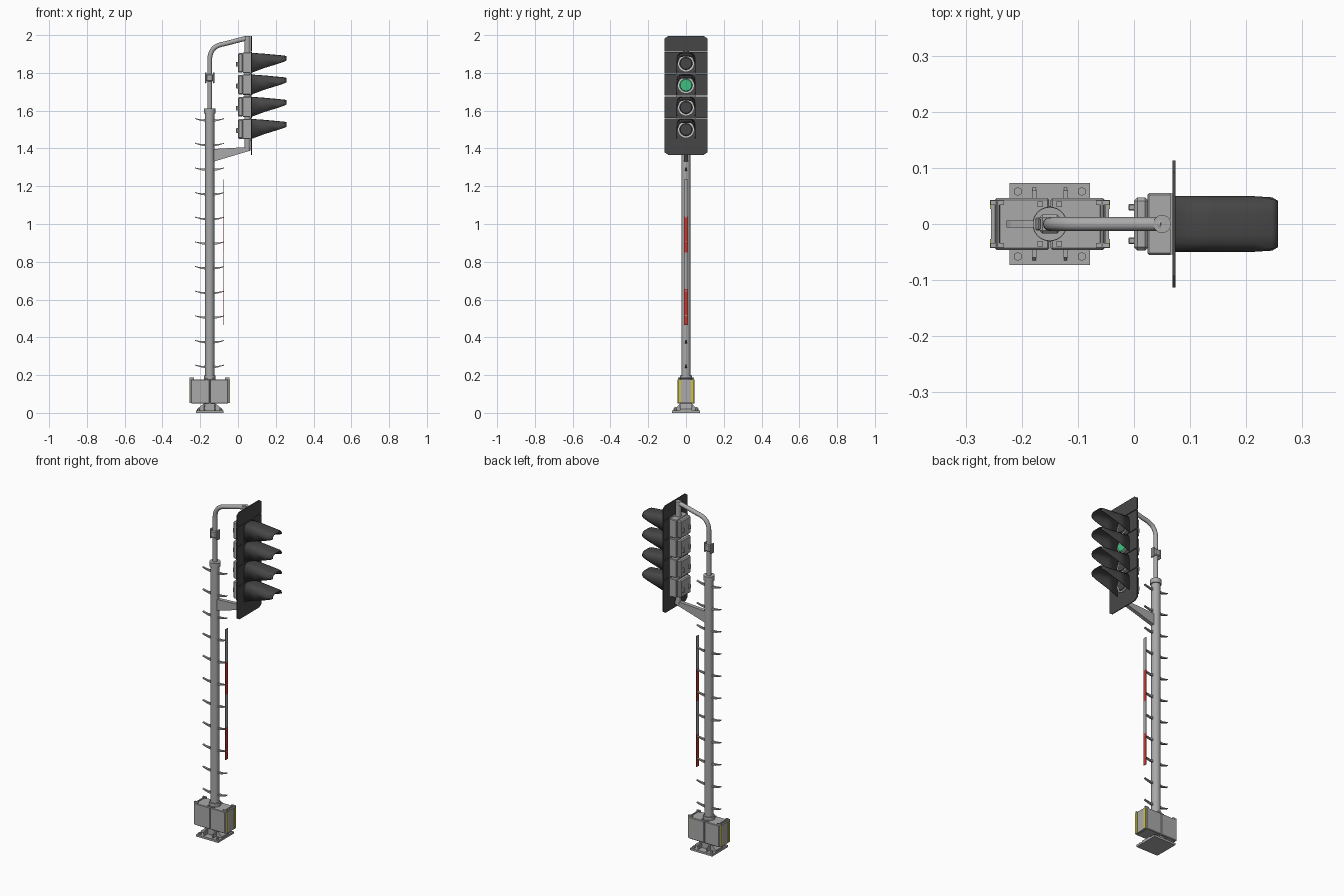
import bpy, bmesh, math
from mathutils import Vector

if "Cube" in bpy.data.objects:
    bpy.data.objects.remove(bpy.data.objects["Cube"])

def material(name, rgb):
    m = bpy.data.materials.new(name)
    m.diffuse_color = (*rgb, 1)
    m.use_nodes = True
    m.node_tree.nodes["Principled BSDF"].inputs["Base Color"].default_value = m.diffuse_color
    return m

GREY = material("galvanised grey", (0.40, 0.40, 0.40))
DARK = material("dark charcoal", (0.062, 0.062, 0.062))
RING = material("pale lens rim", (0.62, 0.62, 0.62))
GREEN = material("green lens", (0.05, 0.52, 0.22))
RED = material("red band", (0.58, 0.045, 0.035))
YELLOW = material("yellow edge", (0.62, 0.54, 0.07))
PX = -0.15          # mast axis

def finish(name, bm, mat, smooth=False, bevel=0):
    me = bpy.data.meshes.new(name)
    bmesh.ops.recalc_face_normals(bm, faces=bm.faces)
    bm.to_mesh(me)
    bm.free()
    ob = bpy.data.objects.new(name, me)
    bpy.context.collection.objects.link(ob)
    me.materials.append(mat)
    if bevel:
        b = ob.modifiers.new("bevel", 'BEVEL')
        b.width, b.segments = bevel, 1
    if smooth:
        bpy.ops.object.select_all(action='DESELECT')
        ob.select_set(True)
        bpy.context.view_layer.objects.active = ob
        bpy.ops.object.shade_smooth_by_angle(angle=math.radians(35))
    return ob

def box(name, x, y, z, mat=GREY, bevel=0):
    """Box from (min, max) pairs."""
    bm = bmesh.new()
    bmesh.ops.create_cube(bm, size=1)
    for v in bm.verts:
        v.co = [(a + b) / 2 + c * (b - a) for c, (a, b) in zip(v.co, (x, y, z))]
    return finish(name, bm, mat, bevel=bevel)

def prism(name, pts, axis, lo, hi, mat=GREY):
    """Extrude a 2D outline along x (points y,z) or y (points x,z)."""
    bm = bmesh.new()
    at = (lambda p, d: (d, p[0], p[1])) if axis == 'x' else (lambda p, d: (p[0], d, p[1]))
    f = bm.faces.new([bm.verts.new(at(p, lo)) for p in pts])
    ext = bmesh.ops.extrude_face_region(bm, geom=[f])["geom"]
    d = Vector(at((0, 0), hi - lo))
    bmesh.ops.translate(bm, vec=d, verts=[g for g in ext if isinstance(g, bmesh.types.BMVert)])
    return finish(name, bm, mat)

def rod(name, a, b, r, mat=GREY, r2=None, seg=20):
    a, b = Vector(a), Vector(b)
    bm = bmesh.new()
    bmesh.ops.create_cone(bm, cap_ends=True, segments=seg, radius1=r,
                          radius2=r if r2 is None else r2, depth=(b - a).length)
    q = (b - a).to_track_quat('Z', 'Y')
    for v in bm.verts:
        v.co = q @ v.co + (a + b) / 2
    return finish(name, bm, mat, smooth=True)

# Base plate with corner bolts, pedestal and gussets
box("base_plate", (PX - .072, PX + .072), (-.073, .073), (0, .012))
for sx in (-1, 1):
    for sy in (-1, 1):
        rod("base_bolt", (PX + sx * .057, sy * .058, .012), (PX + sx * .057, sy * .058, .022), .008, seg=6)
        x = PX + sx * .028
        box("box_latch", (x - .004, x + .004), sorted((sy * .03, sy * .06)), (.02, .032))
        prism("pedestal_gusset", [(sy * .02, .012), (sy * .065, .012), (sy * .03, .05), (sy * .02, .05)],
              'x', x - .003, x + .003)
prism("pedestal", [(PX - .068, .012), (PX + .068, .012), (PX + .068, .02), (PX + .03, .05),
                   (PX - .03, .05), (PX - .068, .02)], 'y', -.032, .032)

# Twin equipment boxes around the mast foot
for s in (-1, 1):
    X = lambda a, b: sorted((PX + s * a, PX + s * b))
    box("equipment_box", X(.0015, .098), (-.046, .046), (.05, .178), bevel=.003)
    box("box_door", X(.098, .105), (-.043, .043), (.052, .178))
    for sy in (-1, 1):
        box("door_yellow_edge", X(.105, .107), sorted((sy * .027, sy * .043)), (.053, .177), YELLOW)
        box("lid_hinge", X(.082, .106), sorted((sy * .034, sy * .042)), (.178, .187))
        box("box_lug", X(.012, .022), sorted((sy * .03, sy * .04)), (.178, .184))
    rod("lid_rod", (PX + s * .093, -.042, .184), (PX + s * .093, .042, .184), .004, seg=10)

# Mast with foot and head collars
rod("mast", (PX, 0, .05), (PX, 0, 1.6), .0245, seg=28)
rod("mast_foot_collar", (PX, 0, .178), (PX, 0, .198), .031, seg=28)
rod("mast_head_collar", (PX, 0, 1.585), (PX, 0, 1.612), .03, seg=28)

# Climbing steps, tapering and turned up toward the tips
for i in range(11):
    z = .245 + .1305 * i
    for s in (-1, 1):
        prism("climbing_step", [(PX + s * a, z + b) for a, b in
              ((.02, -.008), (.045, -.004), (.077, .006), (.077, .011), (.07, .008), (.045, .004), (.02, .005))],
              'y', -.006, .006)

# Marker strip carried by the steps
cuts = [.465, .655, .85, 1.04, 1.235]
for i in range(4):
    box("marker_strip", (-.077, -.073), (-.011, .011), (cuts[i], cuts[i + 1]), GREY if i % 2 else RED)

# Curved top pipe
cu = bpy.data.curves.new("top_pipe", 'CURVE')
cu.dimensions = '3D'
cu.bevel_depth, cu.bevel_resolution, cu.resolution_u, cu.use_fill_caps = .0125, 4, 10, True
sp = cu.splines.new('BEZIER')
sp.bezier_points.add(3)
for p, (c, l, r) in zip(sp.bezier_points, (
        ((PX, 1.59), (PX, 1.5), (PX, 1.7)), ((PX, 1.865), (PX, 1.8), (PX, 1.92)),
        ((-.085, 1.951), (-.125, 1.942), (-.05, 1.958)), ((.05, 1.984), (.0, 1.974), (.07, 1.988)))):
    p.co, p.handle_left, p.handle_right = [(q[0], 0, q[1]) for q in (c, l, r)]
cu.materials.append(GREY)
pipe = bpy.data.objects.new("top_pipe", cu)
bpy.context.collection.objects.link(pipe)

# Pipe clamp
box("pipe_clamp", (PX - .018, PX + .018), (-.017, .017), (1.755, 1.795), bevel=.005)
for s in (-1, 1):
    box("clamp_ear", sorted((PX + s * .017, PX + s * .026)), (-.012, .012), (1.745, 1.803), bevel=.003)

# Head support tube and lower bracket
rod("head_tube", (.05, 0, 1.39), (.05, 0, 1.994), .016)
prism("lower_bracket", [(-.13, 1.33), (-.13, 1.397), (.03, 1.406), (.065, 1.406), (.065, 1.388), (.03, 1.378)],
      'y', -.011, .011)

# Four lamp modules: housing, rear door, latches, lens and hood
for i, (zc, lens) in enumerate(((1.853, DARK), (1.738, DARK), (1.62, DARK), (1.503, DARK))):
    z0, z1 = zc - .054, zc + .054
    box("lamp_housing", (.024, .068), (-.055, .055), (z0, z1), bevel=.003)
    box("lamp_rear_door", (.0, .026), (-.047, .047), (z0 + .002, z1 - .002), bevel=.006)
    for sy in (-1, 1):
        box("door_latch", (-.01, .002), (sy * .03 - .006, sy * .03 + .006), (zc - .02, zc + .005), bevel=.002)
    zl = zc - .003
    rod("lens_rim", (.07, 0, zl), (.08, 0, zl), .042, RING, seg=32)
    rod("lens", (.079, 0, zl), (.084, 0, zl), .035, GREEN if i == 1 else lens, .03, seg=32)
    # Hood: open-bottomed arch, sweeping up toward the tip
    bm = bmesh.new()
    rows = []
    for x, w, top, low in ((.073, .048, .052, -.052), (.14, .048, .047, -.027),
                           (.215, .048, .040, -.004), (.246, .046, .037, .007), (.256, .040, .034, .012)):
        h = min(.028, (top - low) * .6)
        half = [(w, low), (w, top - h), (w * .92, top - h * .45), (w * .7, top - h * .1), (w * .4, top)]
        sect = half + [(-y, z) for y, z in reversed(half)]
        rows.append([bm.verts.new((x, y, zc + z)) for y, z in sect])
    for a, b in zip(rows, rows[1:]):
        for j in range(len(a) - 1):
            bm.faces.new((a[j], a[j + 1], b[j + 1], b[j]))
    hood = finish("hood", bm, DARK, smooth=True)
    so = hood.modifiers.new("thickness", 'SOLIDIFY')
    so.thickness, so.offset = .003, 0

# Backing board: chamfered ends and four joints
W = .113
box("board_joint_backing", (.064, .0695), (-.054, .054), (1.44, 1.91))
levels = [1.365, 1.56, 1.677, 1.795, 1.912, 1.996]
for i, (a, b) in enumerate(zip(levels, levels[1:])):
    a, b = a + (.002 if i else 0), b - (.002 if i < 4 else 0)
    pts = [(-W, a), (W, a), (W, b), (-W, b)]
    if i == 0:
        pts = [(-W + .02, a), (W - .02, a), (W, a + .014), (W, b), (-W, b), (-W, a + .014)]
    if i == 4:
        pts = [(-W, a), (W, a), (W, b - .014), (W - .02, b), (-W + .02, b), (-W, b - .014)]
    prism("backing_board", pts, 'x', .069, .074, DARK)
